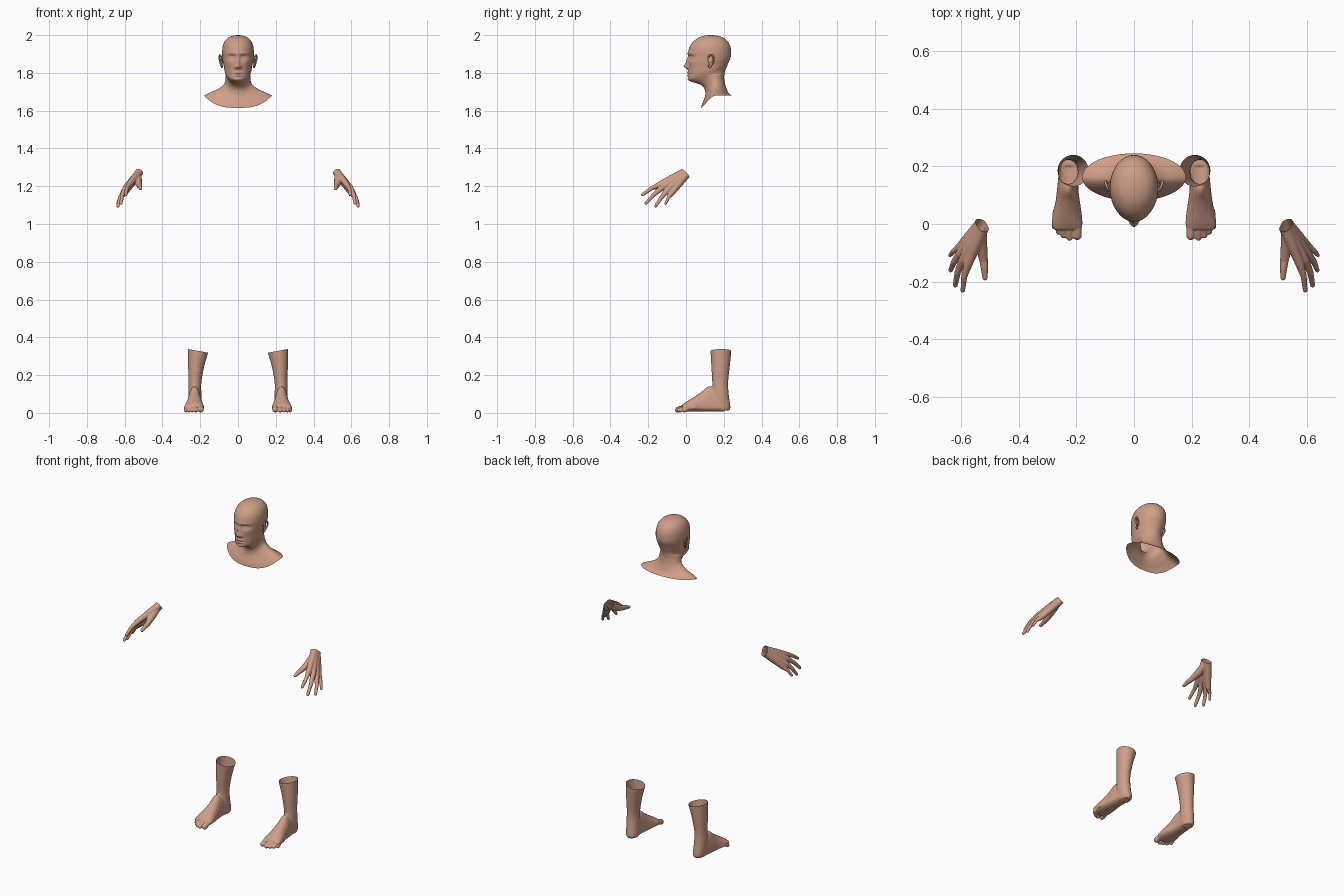
import bpy, bmesh, math
from mathutils import Vector, Matrix

cube = bpy.data.objects.get("Cube")
if cube:
    bpy.data.objects.remove(cube)

skin = bpy.data.materials.new("skin")
skin.use_nodes = True
colour = (0.62, 0.34, 0.24, 1)
skin.diffuse_color = colour
skin.node_tree.nodes["Principled BSDF"].inputs["Base Color"].default_value = colour


def add_object(name, bm):
    mesh = bpy.data.meshes.new(name)
    bmesh.ops.recalc_face_normals(bm, faces=bm.faces)
    for f in bm.faces:
        f.smooth = True
    bm.to_mesh(mesh)
    bm.free()
    mesh.materials.append(skin)
    obj = bpy.data.objects.new(name, mesh)
    bpy.context.collection.objects.link(obj)
    return obj


def loft(bm, rings, capped=True):
    rows = [[bm.verts.new(p) for p in ring] for ring in rings]
    n = len(rows[0])
    for a, b in zip(rows, rows[1:]):
        for i in range(n):
            j = (i + 1) % n
            bm.faces.new((a[i], a[j], b[j], b[i]))
    if capped:
        bm.faces.new(rows[0])
        bm.faces.new(rows[-1])
    return rows


def ball(bm, centre, radii):
    m = Matrix.Translation(centre) @ Matrix.Diagonal((*radii, 1))
    bmesh.ops.create_icosphere(bm, subdivisions=3, radius=1, matrix=m)


def limb(bm, points, radii):
    """Rounded tube: a ball at each joint and a cone between joints."""
    pts = [Vector(p) for p in points]
    for p, r in zip(pts, radii):
        ball(bm, p, (r, r, r))
    for a, b, ra, rb in zip(pts, pts[1:], radii, radii[1:]):
        d = b - a
        m = Matrix.Translation((a + b) / 2) @ d.to_track_quat('Z', 'Y').to_matrix().to_4x4()
        bmesh.ops.create_cone(bm, cap_ends=True, segments=24, radius1=ra, radius2=rb,
                              depth=d.length, matrix=m)


def fuse_pair(part, bm, voxel, rounds, cut=None):
    """Blend the pieces into one skin, trim the open end, make both sides."""
    tmp = add_object("temp", bm)
    rem = tmp.modifiers.new("fuse", 'REMESH')
    rem.mode, rem.voxel_size = 'VOXEL', voxel
    soft = tmp.modifiers.new("soften", 'SMOOTH')
    soft.factor, soft.iterations = 0.5, rounds
    dg = bpy.context.evaluated_depsgraph_get()
    fused = bpy.data.meshes.new_from_object(tmp.evaluated_get(dg))
    bpy.data.objects.remove(tmp)
    for side, sign in (("left", 1), ("right", -1)):
        out = bmesh.new()
        out.from_mesh(fused)
        if cut:
            bmesh.ops.bisect_plane(out, geom=out.verts[:] + out.edges[:] + out.faces[:],
                                   plane_co=cut[0], plane_no=cut[1], clear_outer=True)
        bmesh.ops.scale(out, vec=(sign, 1, 1), verts=out.verts)
        add_object(side + "_" + part, out)


def spline(rows, steps):
    """Smooth curve through rows of numbers."""
    rows = [Vector(r) for r in rows]
    out = []
    for i in range(len(rows) - 1):
        a, b, c, d = (rows[min(max(i + k, 0), len(rows) - 1)] for k in (-1, 0, 1, 2))
        for s in range(steps):
            t = s / steps
            out.append(b + (c - a) * t / 2 + (a * 2 - b * 5 + c * 4 - d) * t * t / 2
                       + (b * 3 - a - c * 3 + d) * t ** 3 / 2)
    return out + [rows[-1]]


# Head, neck and shoulders: front z, front y, side z, back z, back y, half width
profile = [
    (1.615, .08, 1.68, 1.68, .245, .18), (1.635, .085, 1.697, 1.685, .235, .145),
    (1.66, .095, 1.715, 1.70, .222, .105), (1.685, .102, 1.74, 1.73, .21, .075),
    (1.715, .098, 1.765, 1.765, .203, .066), (1.738, .075, 1.785, 1.79, .203, .065),
    (1.752, .035, 1.79, 1.81, .207, .065), (1.765, .014, 1.80, 1.83, .215, .068),
    (1.79, .012, 1.815, 1.85, .223, .072), (1.82, .012, 1.84, 1.865, .23, .076),
    (1.85, .012, 1.86, 1.88, .236, .08), (1.88, .012, 1.885, 1.895, .239, .083),
    (1.91, .012, 1.91, 1.915, .239, .084), (1.94, .02, 1.94, 1.94, .235, .081),
    (1.965, .038, 1.965, 1.965, .222, .072), (1.985, .065, 1.985, 1.985, .2, .054),
    (1.996, .095, 1.996, 1.996, .17, .03), (2, .125, 2, 2, .14, .004)]

# Face bumps: x, z, x spread, z spread, depth
face = [
    (0, 1.836, .009, .010, .018), (0, 1.862, .007, .018, .010), (.012, 1.831, .006, .006, .008),
    (.031, 1.883, .014, .009, -.012), (.031, 1.881, .009, .005, .006),
    (.028, 1.903, .018, .006, .004), (0, 1.801, .014, .004, .006), (0, 1.787, .013, .004, .006),
    (0, 1.794, .017, .002, -.005), (0, 1.776, .012, .004, -.003), (0, 1.764, .014, .009, .005),
    (.048, 1.855, .014, .014, .004)]
face += [(-x, *rest) for x, *rest in face if x]


def head_point(row, t):
    zf, yf, zs, zb, yb, hw = row
    s, c = math.sin(t), math.cos(t)
    w = abs(s) ** 3
    x = hw * s
    y = (yf + yb) / 2 - (yb - yf) / 2 * c
    z = zs * w + (zf if c > 0 else zb) * (1 - w)
    if c > 0 and z > 1.74:
        y -= min(1, c * 3) * sum(d * math.exp(-((x - fx) / sx) ** 2 / 2 - ((z - fz) / sz) ** 2 / 2)
                                 for fx, fz, sx, sz, d in face)
    return x, y, z


bm = bmesh.new()
rows = loft(bm, [[head_point(r, math.tau * i / 160) for i in range(160)]
                 for r in spline(profile, 9)], capped=False)
bm.faces.new(rows[-1])
add_object("head_and_neck", bm)

# Ears: curled rim around a thin plate
bm = bmesh.new()
rim = spline([(.084, .122, 1.862), (.088, .117, 1.88), (.093, .126, 1.893), (.098, .142, 1.89),
              (.098, .147, 1.87), (.092, .138, 1.848), (.086, .126, 1.83), (.084, .121, 1.838)], 3)
limb(bm, rim, [.0045] * len(rim))
ball(bm, (.086, .132, 1.864), (.006, .013, .026))
fuse_pair("ear", bm, .0015, 3)

# Hands: wrist, palm and fingers (knuckle, tip, thickness)
bm = bmesh.new()
wrist = Vector((.53, -.01, 1.263))
back = Vector((-.35, .72, .6)).normalized()
across = Vector((-.36, -.66, .66)).normalized()
fingers = [((.574, -.135, 1.212), (.594, -.23, 1.155), .0105),
           ((.594, -.125, 1.193), (.62, -.212, 1.11), .011),
           ((.603, -.103, 1.173), (.636, -.16, 1.095), .0105),
           ((.602, -.078, 1.162), (.638, -.108, 1.108), .009)]
for i, (knuckle, tip, r) in enumerate(fingers):
    k, tip = Vector(knuckle), Vector(tip)
    base = wrist + across * (.011 - .0073 * i)
    mid = k.lerp(tip, .5) + Vector((.005, 0, .005))
    limb(bm, [base + back * .04, base, base.lerp(k, .5), k, mid, tip],
         [.023, .021, .019, .0155, r, r * .78])
limb(bm, [wrist, (.53, -.075, 1.225), (.522, -.125, 1.203), (.519, -.155, 1.197),
          (.517, -.187, 1.187)], [.02, .021, .015, .0125, .009])
fuse_pair("hand", bm, .0025, 5, (wrist + back * .008, back))

# Feet: shin rings (z, centre x, centre y, half width, half depth)
bm = bmesh.new()
shin = spline([(.37, .209, .186, .056, .056), (.33, .21, .185, .055, .055),
               (.25, .221, .183, .043, .049), (.16, .228, .181, .034, .042),
               (.09, .228, .182, .035, .045), (.03, .225, .19, .034, .045),
               (.012, .225, .19, .028, .038)], 6)
angles = [math.tau * i / 48 for i in range(48)]
loft(bm, [[(x + w * math.cos(a), y + d * math.sin(a), z) for a in angles]
          for z, x, y, w, d in shin])
# Foot sections (y, centre x, half width, top z) with a flattened sole
foot = spline([(.2, .226, .033, .1), (.16, .228, .035, .13), (.12, .23, .037, .14),
               (.08, .23, .042, .11), (.04, .231, .049, .083), (.0, .232, .053, .058),
               (-.02, .231, .047, .043)], 6)
loft(bm, [[(x + w * math.cos(a), y, .03 + (top - .03 if math.sin(a) > 0 else .024) * math.sin(a))
           for a in angles] for y, x, w, top in foot])
# Toes (x, tip y, thickness)
for x, y, r in [(.197, -.04, .016), (.224, -.047, .0115), (.244, -.039, .011),
                (.261, -.027, .0105), (.276, -.009, .010)]:
    limb(bm, [(.231 + (x - .231) * .9, y + .055, .028), (x, y + .022, .026), (x, y, r + .002)],
         [r, r * .9, r])
fuse_pair("foot", bm, .003, 8, (Vector((.21, .185, .328)), Vector((-.18, 0, 1))))
